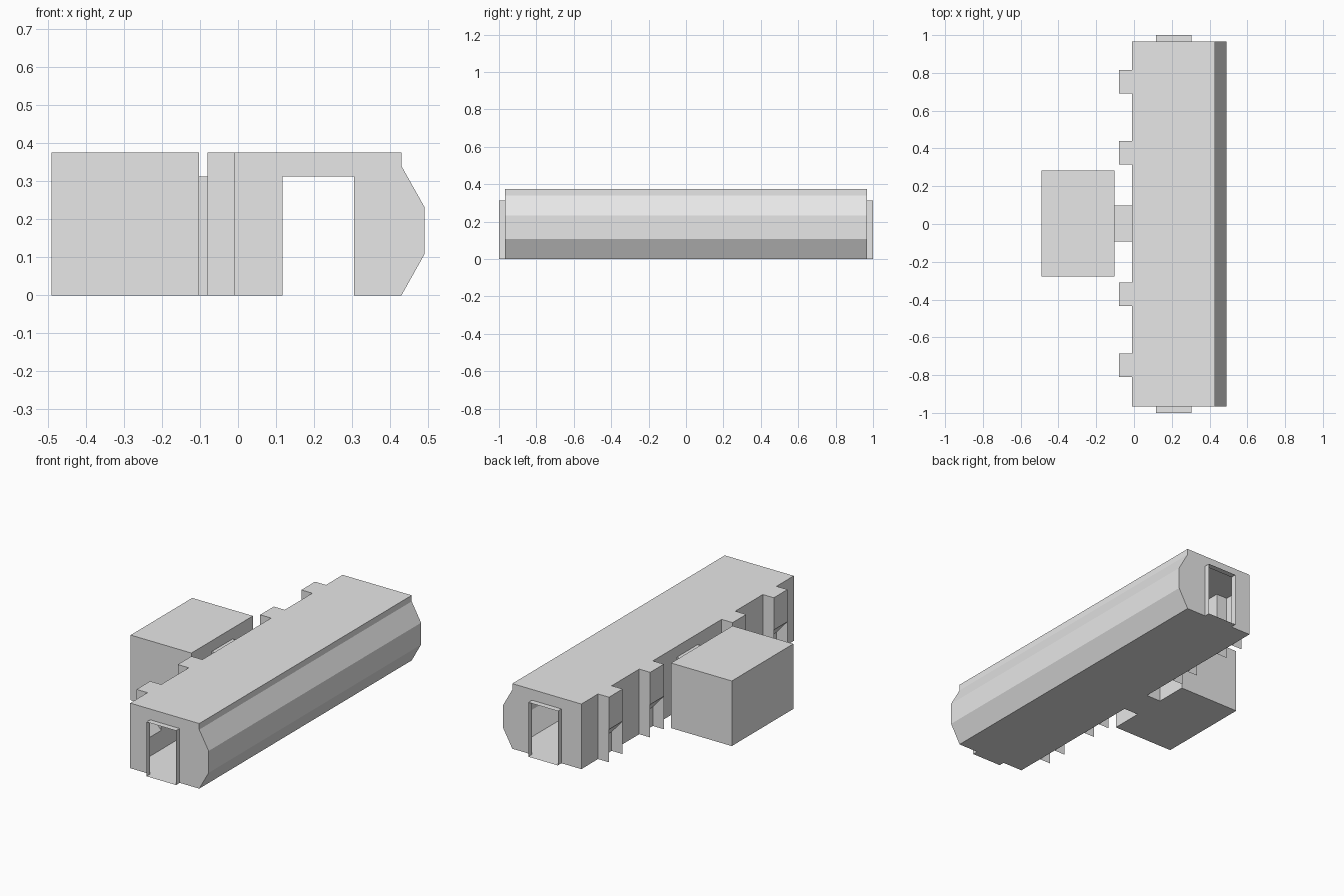
import bpy
import bmesh

cube = bpy.data.objects.get("Cube")
if cube:
    bpy.data.objects.remove(cube, do_unlink=True)

GREY = (0.8, 0.8, 0.8, 1)
mat = bpy.data.materials.new("light grey")
mat.use_nodes = True
mat.diffuse_color = GREY
mat.node_tree.nodes["Principled BSDF"].inputs["Base Color"].default_value = GREY

# Main dimensions
WALL, TOP, DOOR = -0.01, 0.375, 0.313
END, TIP = 0.967, 1.0
MID = 0.003
DOOR_X = (0.117, 0.305)
LINK_Y = (MID - 0.095, MID + 0.095)
BAY_OUT, BAY_HALF = -0.08, 0.062
ROOM_X = (-0.49, -0.103)
ROOM_Y = (MID - 0.28, MID + 0.28)
bays = [MID + y for y in (-0.75, -0.375, 0.375, 0.75)]


def shell(name, faces):
    """Thin-walled object from a list of polygons."""
    bm = bmesh.new()
    for pts in faces:
        bm.faces.new([bm.verts.new(p) for p in pts])
    bmesh.ops.remove_doubles(bm, verts=bm.verts, dist=0.0005)
    bmesh.ops.recalc_face_normals(bm, faces=bm.faces)
    mesh = bpy.data.meshes.new(name)
    bm.to_mesh(mesh)
    bm.free()
    mesh.materials.append(mat)
    obj = bpy.data.objects.new(name, mesh)
    bpy.context.collection.objects.link(obj)
    return obj


def strip(profile, y0, y1):
    """Quads sweeping an open x-z profile along y."""
    return [[(a[0], y0, a[1]), (b[0], y0, b[1]), (b[0], y1, b[1]), (a[0], y1, a[1])]
            for a, b in zip(profile, profile[1:])]


def notched(a0, a1, height, openings):
    """Outline of a wall with openings (start, end, top) rising from the floor."""
    pts = [(a0, 0)]
    for s, e, t in openings:
        pts += [(s, 0), (s, t), (e, t), (e, 0)]
    return pts + [(a1, 0), (a1, height), (a0, height)]


# Corridor: floor, faceted outer side and roof
section = [(WALL, 0), (0.43, 0), (0.49, 0.107), (0.49, 0.233),
           (0.43, 0.34), (0.43, TOP), (WALL, TOP)]
faces = strip(section, -END, END)

# Corridor end walls with doorways
d0, d1 = DOOR_X
end_outline = [(WALL, 0), (d0, 0), (d0, DOOR), (d1, DOOR), (d1, 0)] + section[1:]
for y in (-END, END):
    faces.append([(x, y, z) for x, z in end_outline])

# Inner side wall: full-height gaps at the bays, a doorway in the middle
cuts = [-END] + [c + s * BAY_HALF for c in bays for s in (-1, 1)] + [END]
for y0, y1 in zip(cuts[::2], cuts[1::2]):
    door = [(*LINK_Y, DOOR)] if y0 < 0 < y1 else []
    faces.append([(WALL, y, z) for y, z in notched(y0, y1, TOP, door)])
shell("corridor", faces)

# Bays with a raised outer panel and a sloping underside
bay_profile = [(WALL, TOP), (BAY_OUT, TOP), (BAY_OUT, 0.19), (WALL, 0.11), (WALL, 0)]
for i, c in enumerate(bays):
    y0, y1 = c - BAY_HALF, c + BAY_HALF
    faces = strip(bay_profile, y0, y1)
    for y in (y0, y1):
        faces.append([(WALL, y, 0), (BAY_OUT, y, 0), (BAY_OUT, y, TOP), (WALL, y, TOP)])
    shell(f"bay_{i + 1}", faces)

# Door sleeves at both ends
sleeve = [(d0, 0), (d0, DOOR), (d1, DOOR), (d1, 0), (d0, 0)]
for name, s in (("front_door_sleeve", -1), ("back_door_sleeve", 1)):
    shell(name, strip(sleeve, s * END, s * TIP))

# Passage linking corridor and side room
x0, x1 = ROOM_X[1], WALL
ring = [(LINK_Y[0], 0), (LINK_Y[0], DOOR), (LINK_Y[1], DOOR), (LINK_Y[1], 0), (LINK_Y[0], 0)]
shell("link_passage", [[(x0, *a), (x1, *a), (x1, *b), (x0, *b)] for a, b in zip(ring, ring[1:])])

# Side room with a doorway towards the passage
r0, r1 = ROOM_X
box = [(r1, 0), (r0, 0), (r0, TOP), (r1, TOP)]
faces = strip(box, *ROOM_Y)
faces += [[(x, y, z) for x, z in box] for y in ROOM_Y]
faces.append([(r1, y, z) for y, z in notched(*ROOM_Y, TOP, [(*LINK_Y, DOOR)])])
shell("side_room", faces)
